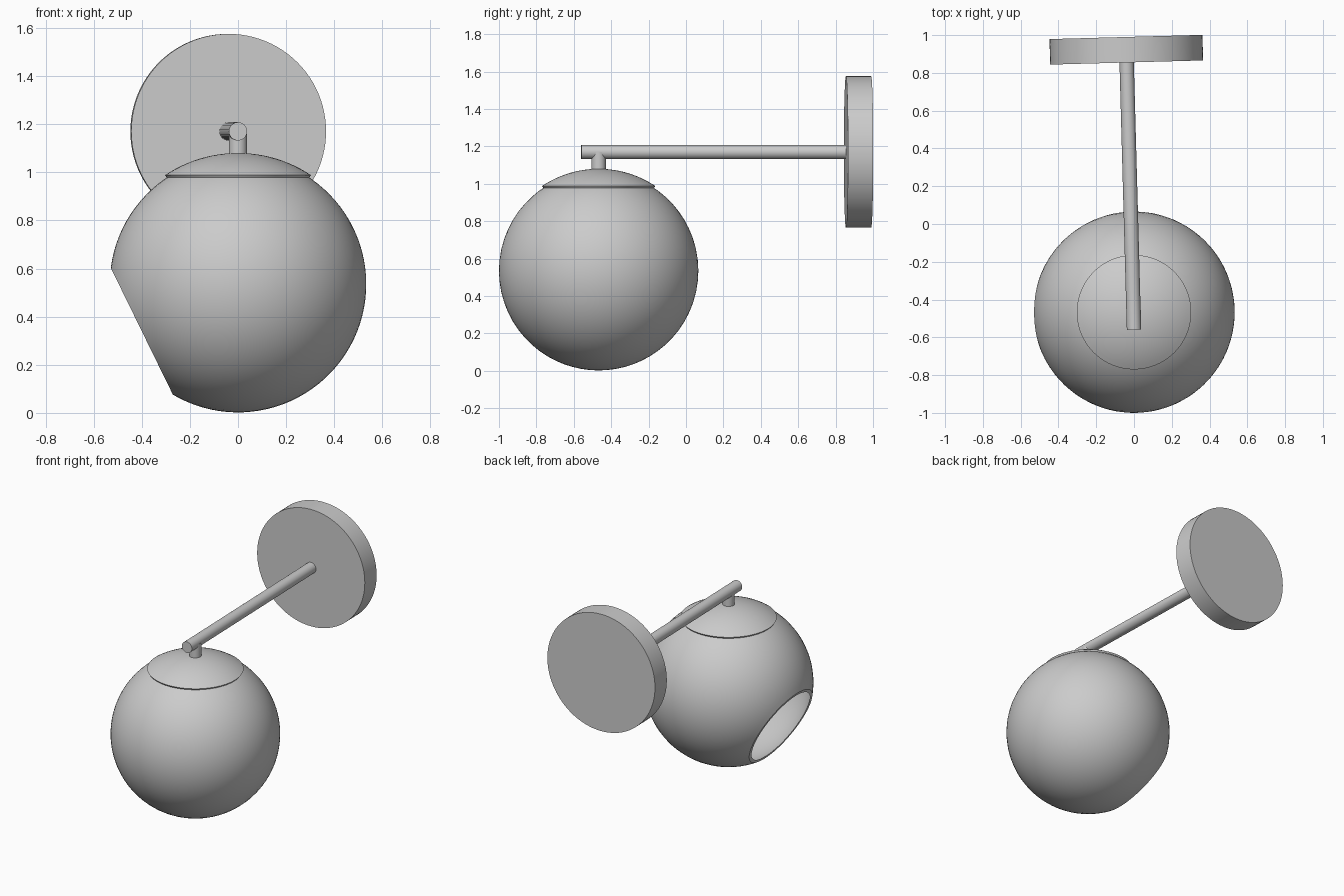
import bpy, bmesh, math
from mathutils import Matrix, Vector

if "Cube" in bpy.data.objects:
    bpy.data.objects.remove(bpy.data.objects["Cube"])

metal = bpy.data.materials.new("light grey")
metal.diffuse_color = (0.6, 0.6, 0.6, 1)
metal.use_nodes = True
metal.node_tree.nodes["Principled BSDF"].inputs["Base Color"].default_value = metal.diffuse_color


def lathe(name, profile, location, axis, segments=64):
    """Revolve (radius, height) points around axis."""
    bm = bmesh.new()
    verts = [bm.verts.new((r, 0, h)) for r, h in profile]
    edges = [bm.edges.new(p) for p in zip(verts, verts[1:])]
    bmesh.ops.spin(bm, geom=verts + edges, cent=(0, 0, 0), axis=(0, 0, 1),
                   angle=2 * math.pi, steps=segments)
    bmesh.ops.remove_doubles(bm, verts=bm.verts, dist=1e-5)
    bmesh.ops.dissolve_degenerate(bm, edges=bm.edges, dist=1e-6)
    bmesh.ops.recalc_face_normals(bm, faces=bm.faces)
    rot = Vector(axis).to_track_quat('Z', 'Y').to_matrix().to_4x4()
    bm.transform(Matrix.Translation(location) @ rot)
    mesh = bpy.data.meshes.new(name)
    bm.to_mesh(mesh)
    bm.free()
    mesh.materials.append(metal)
    obj = bpy.data.objects.new(name, mesh)
    bpy.context.collection.objects.link(obj)
    bpy.context.view_layer.objects.active = obj
    obj.select_set(True)
    bpy.ops.object.shade_smooth_by_angle(angle=math.radians(35))
    obj.select_set(False)
    return obj


def arc(radius, start, end, steps):
    """Points on a circle, angles measured from the axis."""
    angles = [start + (end - start) * i / steps for i in range(steps + 1)]
    return [(radius * math.sin(a), radius * math.cos(a)) for a in angles]


def rod(name, radius, start, end, segments):
    start, end = Vector(start), Vector(end)
    length = (end - start).length
    return lathe(name, [(0, 0), (radius, 0), (radius, length), (0, length)],
                 start, end - start, segments)


centre = Vector((0, -0.467, 0.535))
R, WALL, OPEN = 0.533, 0.012, 0.445

# Hollow globe with a round opening facing down and to the left
lathe("globe_shade",
      arc(R, math.pi, math.acos(OPEN / R), 40)
      + arc(R - WALL, math.acos(OPEN / (R - WALL)), math.pi, 40),
      centre, (-0.898, 0, -0.44))

# Thin domed cap on top of the globe
cap_angle = math.asin(0.303 / 0.545)
lathe("shade_cap", arc(0.545, 0, cap_angle, 12) + arc(R - 0.002, cap_angle, 0, 12),
      centre, (0, 0, 1))

# Stem, horizontal arm and wall plate; the arm is turned slightly about z
turn = Vector((-0.0275, 1, 0))
front = Vector((0, -0.56, 1.17))
rod("stem", 0.038, (0, -0.467, 1.07), (0, -0.467, 1.17), 32)
rod("arm", 0.038, front, front + turn * 1.43, 32)
rod("wall_plate", 0.405, front + turn * 1.415, front + turn * 1.55, 96)
